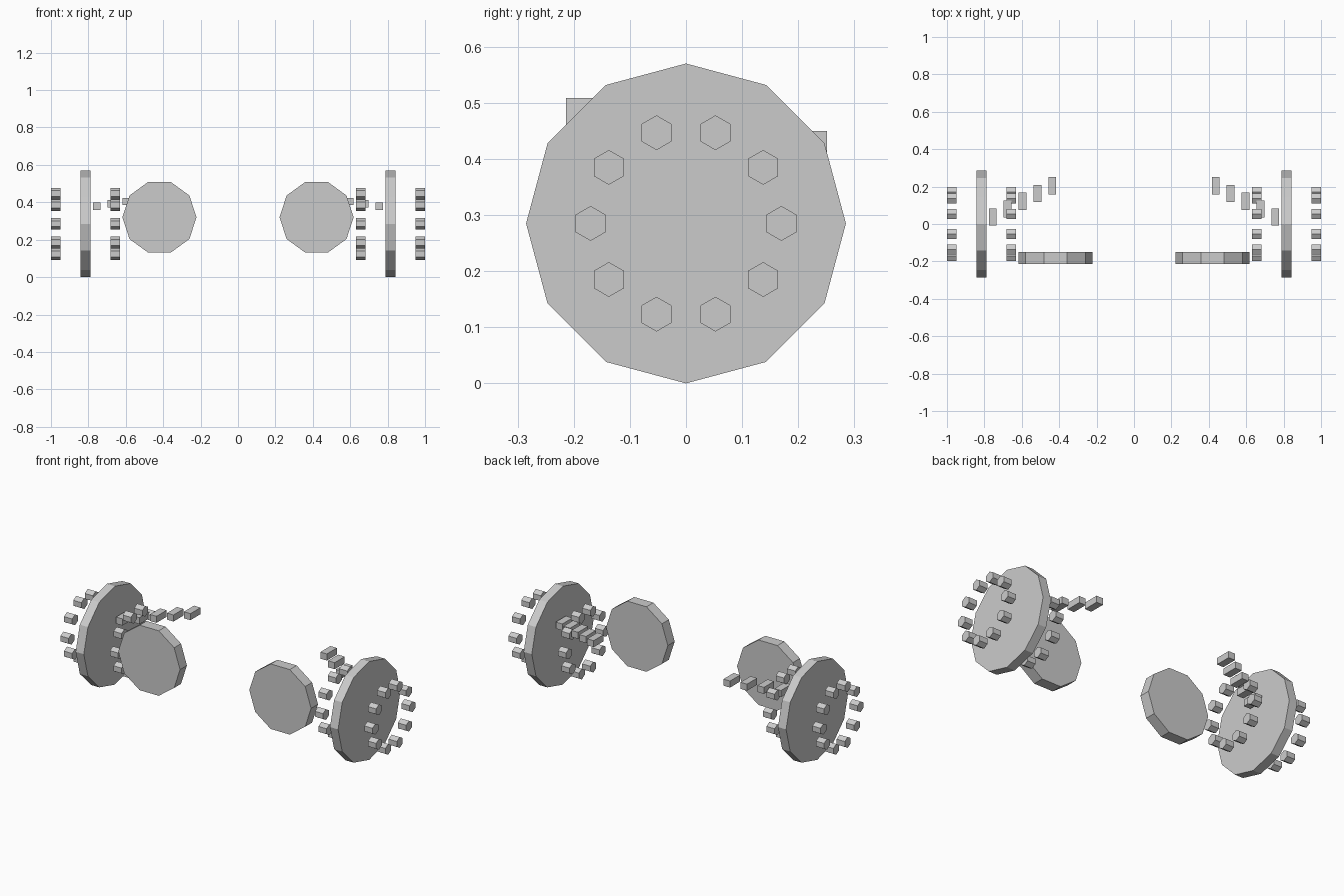
import bpy, bmesh
from math import pi, sin, cos, radians
from mathutils import Matrix, Vector

if "Cube" in bpy.data.objects:
    bpy.data.objects.remove(bpy.data.objects["Cube"])


def finish(bm, name):
    bmesh.ops.recalc_face_normals(bm, faces=bm.faces)
    mesh = bpy.data.meshes.new(name)
    bm.to_mesh(mesh)
    bm.free()
    obj = bpy.data.objects.new(name, mesh)
    bpy.context.collection.objects.link(obj)
    return obj


def prism(bm, sides, radius, depth, centre, axis, start=0.0):
    """Flat-sided disc along 'X' or 'Y'; start = angle of the first corner."""
    rings = []
    for off in (-depth / 2, depth / 2):
        ring = []
        for i in range(sides):
            a = start + 2 * pi * i / sides
            u, v = radius * cos(a), radius * sin(a)
            p = Vector((off, u, v)) if axis == 'X' else Vector((u, off, v))
            ring.append(bm.verts.new(Vector(centre) + p))
        rings.append(ring)
    lo, hi = rings
    bm.faces.new(lo)
    bm.faces.new(hi[::-1])
    for i in range(sides):
        j = (i + 1) % sides
        bm.faces.new((lo[i], hi[i], hi[j], lo[j]))


WHEEL_Z = 0.285

for side, s in (("left", -1), ("right", 1)):
    # Large twelve-sided wheel disc
    bm = bmesh.new()
    prism(bm, 12, 0.285, 0.052, (s * 0.815, 0, WHEEL_Z), 'X')
    finish(bm, side + "_wheel")

    # Rings of hexagonal bolts on both sides of the wheel
    for ring, x in (("outer", 0.974), ("inner", 0.657)):
        bm = bmesh.new()
        for i in range(10):
            a = radians(36 * i)
            c = (s * x, 0.17 * cos(a), WHEEL_Z + 0.17 * sin(a))
            prism(bm, 6, 0.031, 0.052, c, 'X', pi / 2)
        finish(bm, f"{side}_{ring}_bolts")

    # Ten-sided front disc
    bm = bmesh.new()
    prism(bm, 10, 0.198, 0.063, (s * 0.42, -0.182, 0.32), 'Y')
    finish(bm, side + "_front_disc")

    # Row of small blocks, stepping outward, forward and down
    bm = bmesh.new()
    for i in range(5):
        pos = (s * (0.437 + 0.0795 * i), 0.205 - 0.0418 * i, 0.431 - 0.013 * i)
        bmesh.ops.create_cube(bm, size=1, matrix=Matrix.Translation(pos)
                              @ Matrix.Diagonal((0.042, 0.092, 0.038, 1)))
    finish(bm, side + "_block_row")
